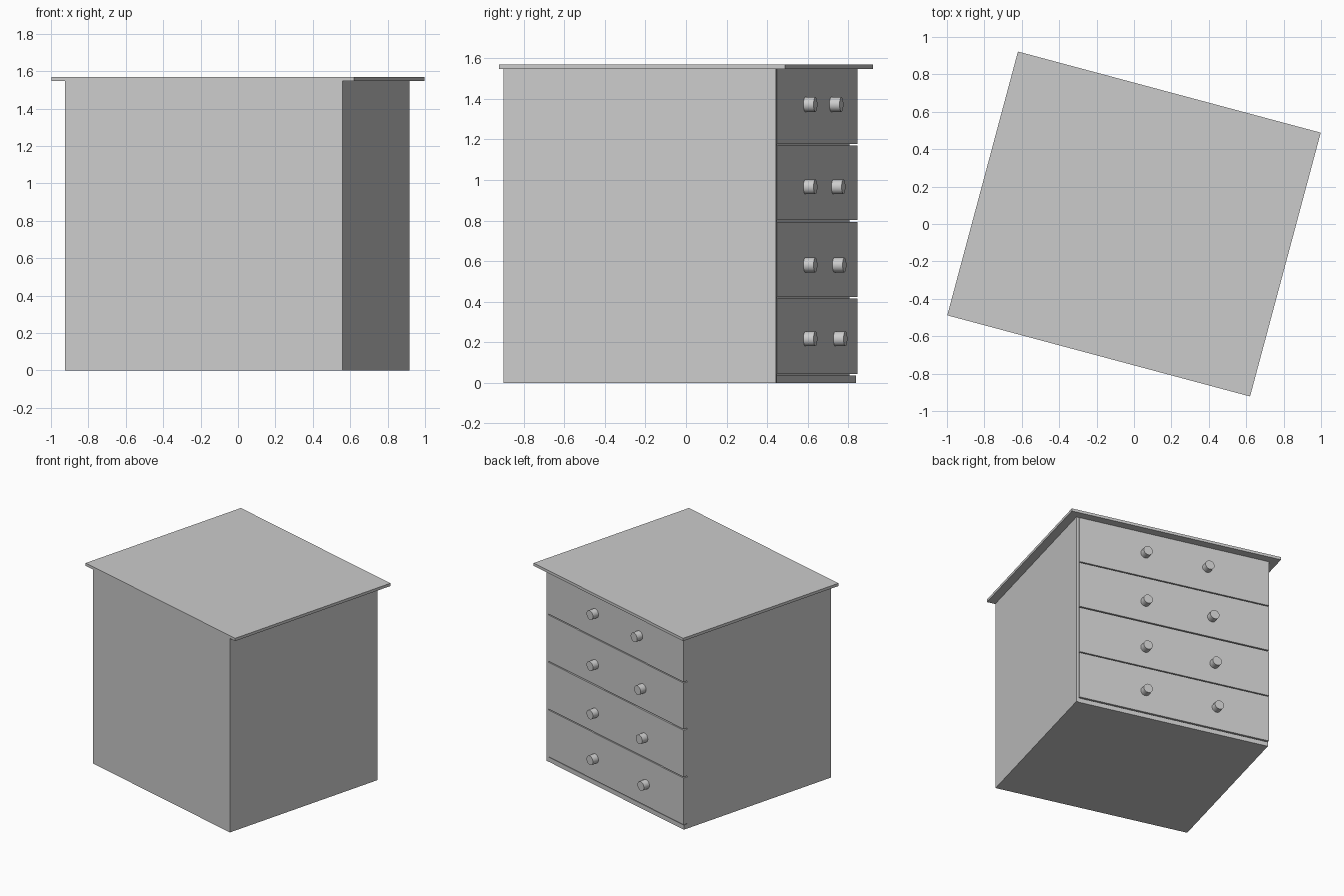
import bpy
from math import radians
from mathutils import Matrix

if "Cube" in bpy.data.objects:
    bpy.data.objects.remove(bpy.data.objects["Cube"])

# The whole chest is turned 15 degrees about z; parts use local coordinates
TURN = Matrix.Rotation(radians(-15), 4, 'Z')


def box(name, x, y, z):
    """Box spanning the given (min, max) ranges."""
    bpy.ops.mesh.primitive_cube_add(size=1)
    ob = bpy.context.object
    ob.name = name
    size = [b - a for a, b in (x, y, z)]
    mid = [(a + b) / 2 for a, b in (x, y, z)]
    ob.data.transform(TURN @ Matrix.Translation(mid) @ Matrix.Diagonal((*size, 1)))
    return ob


def knob(name, x, z, y=0.665, radius=0.036, length=0.055):
    """Round pull standing out from a drawer front."""
    bpy.ops.mesh.primitive_cylinder_add(vertices=24, radius=radius, depth=length)
    ob = bpy.context.object
    ob.name = name
    place = Matrix.Translation((x, y + length / 2, z))
    ob.data.transform(TURN @ place @ Matrix.Rotation(radians(-90), 4, 'X'))
    bpy.ops.object.shade_smooth_by_angle(angle=radians(40))


# Carcass
box("carcass", (-0.764, 0.75), (-0.724, 0.63), (0, 1.547))
box("side_panel", (0.75, 0.772), (-0.724, 0.665), (0, 1.547))
box("plinth", (-0.764, 0.75), (0.63, 0.662), (0, 0.036))

# Overhanging top
box("top_board", (-0.838, 0.838), (-0.73, 0.73), (1.547, 1.569))

# Drawers: (bottom, top, knob height, x of the left knob)
drawers = [
    (0.043, 0.415, 0.217, -0.350),
    (0.423, 0.794, 0.581, -0.332),
    (0.803, 1.170, 0.966, -0.313),
    (1.178, 1.546, 1.372, -0.274),
]
for i, (low, high, kz, kx) in enumerate(drawers, 1):
    box(f"drawer_front_{i}", (-0.77, 0.748), (0.63, 0.668), (low, high))
    knob(f"knob_right_{i}", 0.221, kz)
    knob(f"knob_left_{i}", kx, kz)
